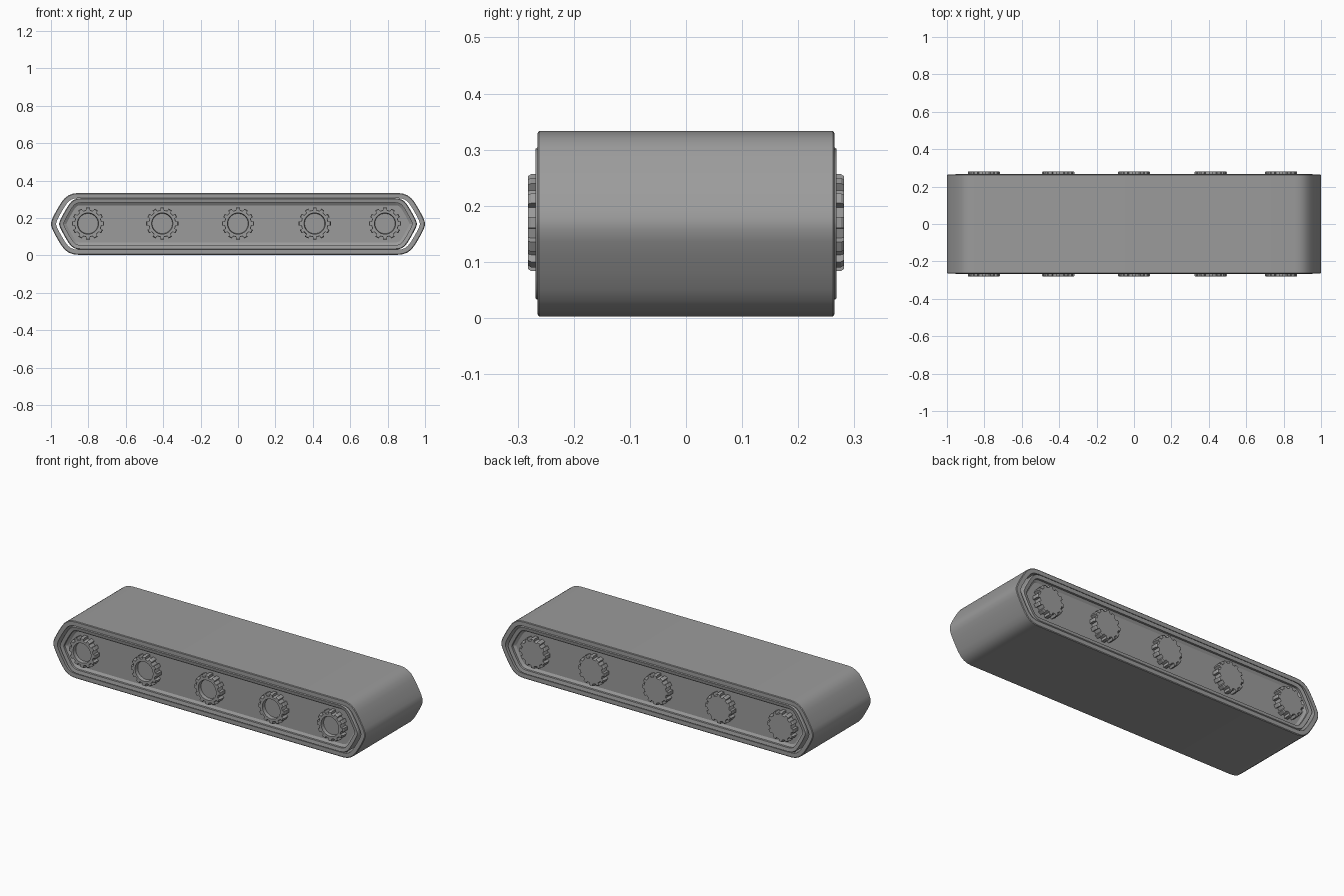
import bpy, bmesh, math
from mathutils import Vector

if "Cube" in bpy.data.objects:
    bpy.data.objects.remove(bpy.data.objects["Cube"])

MID = 0.168      # height of the wheel axis
HALF = 0.265     # half width of the belt


def material(name, v):
    m = bpy.data.materials.new(name)
    m.diffuse_color = (v, v, v, 1)
    m.use_nodes = True
    m.node_tree.nodes["Principled BSDF"].inputs["Base Color"].default_value = m.diffuse_color
    return m


grey = material("mid grey", 0.33)


def loft(name, rings, mat, caps=True, closed=False, loc=(0, 0, 0), angle=30):
    """Skin a list of (outline, y) rings; outlines are x/z points of equal count."""
    bm = bmesh.new()
    loops = [[bm.verts.new((x, y, z)) for x, z in pts] for pts, y in rings]
    pairs = list(zip(loops, loops[1:]))
    if closed:
        pairs.append((loops[-1], loops[0]))
    for a, b in pairs:
        n = len(a)
        for i in range(n):
            j = (i + 1) % n
            bm.faces.new((a[i], a[j], b[j], b[i]))
    if caps and not closed:
        bm.faces.new(loops[0])
        bm.faces.new(loops[-1])
    bmesh.ops.recalc_face_normals(bm, faces=bm.faces)
    me = bpy.data.meshes.new(name)
    bm.to_mesh(me)
    bm.free()
    ob = bpy.data.objects.new(name, me)
    bpy.context.collection.objects.link(ob)
    ob.location = loc
    me.materials.append(mat)
    bpy.ops.object.select_all(action='DESELECT')
    ob.select_set(True)
    bpy.context.view_layer.objects.active = ob
    bpy.ops.object.shade_smooth_by_angle(angle=math.radians(angle))
    return ob


def mirrored(quarter):
    """Full outline, counter-clockwise, from the upper right quarter."""
    up = quarter[::-1]
    right = [(x, -z) for x, z in quarter] + up
    return right + [(-x, -z) for x, z in right]


def inset(pts, d):
    """Move an outline inwards along its corner normals."""
    out = []
    n = len(pts)
    for i in range(n):
        p, a, b = Vector(pts[i]), Vector(pts[i - 1]), Vector(pts[(i + 1) % n])
        e1, e2 = (p - a).normalized(), (b - p).normalized()
        n1, n2 = Vector((-e1.y, e1.x)), Vector((-e2.y, e2.x))
        m = (n1 + n2).normalized()
        q = p + m * d / max(0.5, m.dot(n1))
        out.append((q.x, q.y))
    return out


# Belt: hollow band with softly pointed ends
quarter = [(0.855, 0.165), (0.882, 0.162), (0.906, 0.153), (0.926, 0.138),
           (0.943, 0.117), (0.961, 0.088), (0.978, 0.058), (0.991, 0.032), (0.999, 0.010)]
belt = mirrored(quarter)
inner = inset(belt, 0.027)
edge = inset(belt, 0.004)
loft("belt", [(edge, -HALF), (belt, -HALF + 0.003), (belt, HALF - 0.003),
              (edge, HALF), (inner, HALF), (inner, -HALF)], grey, closed=True,
     loc=(0, 0, MID))

# Side frame: solid core with a raised rim and a sunken panel on both sides
core = [(x * 0.984, z) for x, z in inset(belt, 0.0275)]
rim_edge, rim_in, floor = inset(core, 0.004), inset(core, 0.024), inset(core, 0.038)
side = [(floor, 0.243), (rim_in, 0.252), (rim_in, 0.264), (rim_edge, 0.268), (core, 0.262)]
rings = [(p, -y) for p, y in side] + [(p, y) for p, y in reversed(side)]
loft("side_frame", rings, grey, loc=(0, 0, MID))

# Wheels: twelve-toothed cogs, dished at the front and plain at the back
TEETH = 12


def cog(tip, root):
    pts = []
    for k in range(TEETH):
        for off, r in ((-0.27, root), (-0.22, tip), (0.22, tip), (0.27, root)):
            a = 2 * math.pi * (k + off) / TEETH
            pts.append((r * math.cos(a), r * math.sin(a)))
    return pts


for i, x in enumerate((-0.802, -0.405, 0.0, 0.41, 0.786), 1):
    body = [(cog(0.087, 0.073), 0.238), (cog(0.087, 0.073), 0.276), (cog(0.083, 0.071), 0.282)]
    dish = [(cog(0.057, 0.057), 0.282), (cog(0.054, 0.054), 0.262)]
    loft(f"front_cog_{i}", [(p, -y) for p, y in body + dish], grey, loc=(x, 0, MID + 0.002))
    loft(f"back_cog_{i}", body, grey, loc=(x, 0, MID + 0.002))
